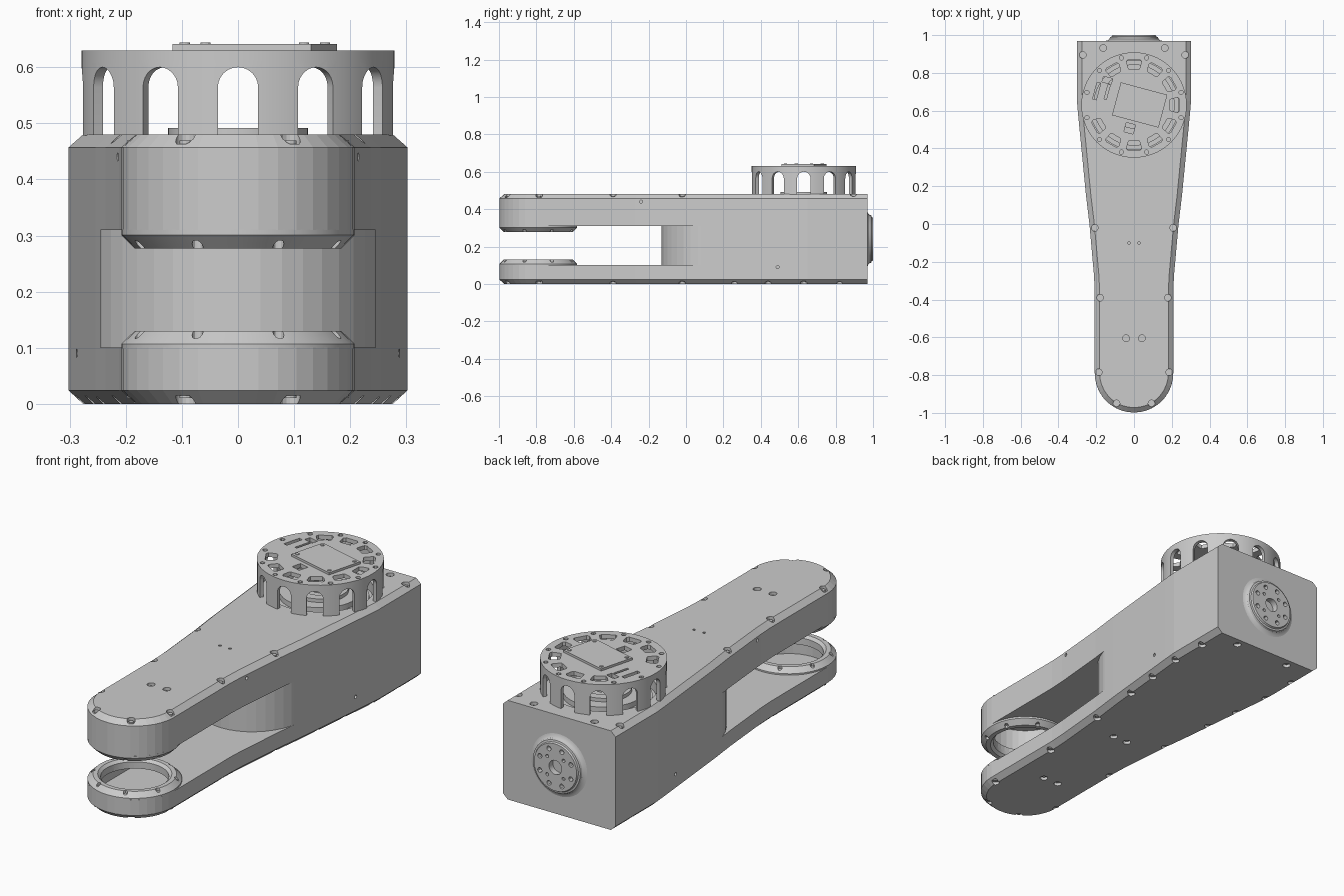
import bpy, bmesh
from math import sin, cos, pi, radians
from mathutils import Matrix, Vector

if "Cube" in bpy.data.objects:
    bpy.data.objects.remove(bpy.data.objects["Cube"])

HEAD_Y, FORK_Y = 0.63, -0.79


def make(name, bm):
    bmesh.ops.recalc_face_normals(bm, faces=bm.faces)
    me = bpy.data.meshes.new(name)
    bm.to_mesh(me)
    bm.free()
    ob = bpy.data.objects.new(name, me)
    bpy.context.collection.objects.link(ob)
    return ob


def loft(bm, rings):
    """Closed solid through rings of equal point count."""
    vs = [[bm.verts.new(p) for p in r] for r in rings]
    n = len(vs[0])
    for a, b in zip(vs, vs[1:]):
        for i in range(n):
            j = (i + 1) % n
            bm.faces.new((a[i], a[j], b[j], b[i]))
    bm.faces.new(vs[0][::-1])
    bm.faces.new(vs[-1])


def prism(bm, pts, z0, z1, mat=Matrix()):
    loft(bm, [[mat @ Vector((x, y, z)) for x, y in pts] for z in (z0, z1)])


def circle(r, n=16, cx=0, cy=0):
    return [(cx + r * cos(2 * pi * i / n), cy + r * sin(2 * pi * i / n)) for i in range(n)]


def rect(w, h):
    return [(-w / 2, -h / 2), (w / 2, -h / 2), (w / 2, h / 2), (-w / 2, h / 2)]


def lathe(name, prof, mat, n=48):
    """Revolve a closed (r, z) profile around local z."""
    bm = bmesh.new()
    vs = [[bm.verts.new(mat @ Vector((r * cos(2 * pi * i / n), r * sin(2 * pi * i / n), z)))
           for r, z in prof] for i in range(n)]
    m = len(prof)
    for i in range(n):
        a, b = vs[i], vs[(i + 1) % n]
        for k in range(m):
            l = (k + 1) % m
            bm.faces.new((a[k], b[k], b[l], a[l]))
    return make(name, bm)


def cut(ob, bm):
    """Subtract the solids in bm from ob."""
    c = make("cutter", bm)
    c.hide_render = True
    m = ob.modifiers.new("cut", 'BOOLEAN')
    m.operation, m.solver, m.object = 'DIFFERENCE', 'EXACT', c
    bpy.context.view_layer.objects.active = ob
    bpy.ops.object.modifier_apply(modifier=m.name)
    bpy.data.objects.remove(c, do_unlink=True)


def smooth(ob):
    bpy.ops.object.select_all(action='DESELECT')
    ob.select_set(True)
    bpy.context.view_layer.objects.active = ob
    bpy.ops.object.shade_smooth_by_angle(angle=radians(30))


def at(x, y, z=0, a=0):
    return Matrix.Translation((x, y, z)) @ Matrix.Rotation(a, 4, 'Z')


def outline(inset, back=None):
    """Plan of the link: round nose, slim arms, wide square rear."""
    side = [(0.208, -0.35), (0.212, -0.27), (0.236, 0.0), (0.254, 0.15), (0.296, 0.58), (0.302, 0.65), (0.302, 0.97)]
    if back is not None:
        side = [p for p in side if p[1] < back] + [(0.208, back)]
    right = [(w - inset, y) for w, y in side]
    r = 0.208 - inset
    nose = [(r * cos(pi + pi * i / 18), FORK_Y + r * sin(pi + pi * i / 18)) for i in range(19)]
    return nose + right + [(-x, y) for x, y in reversed(right)]


# Main body with chamfered top and bottom edges
bm = bmesh.new()
loft(bm, [[(x, y, z) for x, y in outline(i)]
          for i, z in ((0.026, 0), (0, 0.024), (0, 0.457), (0.026, 0.48))])
body = make("link_body", bm)

# Fork gap ending in a convex inner wall
bm = bmesh.new()
wall = [(0.2545 * cos(pi * i / 20), 0.15 - 0.28 * sin(pi * i / 20)) for i in range(21)]
prism(bm, [(0.4, 0.15)] + wall + [(-0.4, 0.15), (-0.4, -1.2), (0.4, -1.2)], 0.10, 0.31)
cut(body, bm)

# Bores and hollow arm interiors
for bore, hollow in (((0.07, 0.14), (0.025, 0.085)), ((0.29, 0.36), (0.335, 0.455))):
    bm = bmesh.new()
    prism(bm, circle(0.15, 40, 0, FORK_Y), *bore)
    cut(body, bm)
    bm = bmesh.new()
    prism(bm, outline(0.03, -0.3), *hollow)
    cut(body, bm)

# Round recess under the head
bm = bmesh.new()
prism(bm, circle(0.235, 48, 0, HEAD_Y), 0.43, 0.5)
cut(body, bm)

# Screw recesses in top, bottom and sides, with screw heads
edge = [(0.208, -0.02), (0.18, -0.39), (0.187, -0.785), (0.093, -0.95)]
top = edge + [(0.272, 0.895), (0.163, 0.932), (0.042, -0.605)]
bottom = edge + [(0.235, 0.26), (0.255, 0.44), (0.275, 0.63), (0.272, 0.82),
                 (0.15, 0.93), (0.042, -0.605), (0.04, -0.1)]
bm, heads = bmesh.new(), bmesh.new()
for pts, z0, z1, h0, h1 in ((top, 0.463, 0.5, 0.46, 0.469), (bottom, -0.02, 0.015, 0.01, 0.018)):
    for x, y in pts:
        for s in (-1, 1):
            prism(bm, circle(0.018, 16, s * x, y), z0, z1)
            prism(heads, circle(0.011, 12, s * x, y), h0, h1)
for s in (-1, 1):
    prism(bm, circle(0.007, 10, s * 0.027, -0.1), 0.46, 0.5)
    for x, y, z in ((0.214, -0.24, 0.44), (0.287, 0.49, 0.09)):
        prism(bm, circle(0.008, 12), -0.012, 0.05,
              Matrix.Translation((s * x, y, z)) @ Matrix.Rotation(s * pi / 2, 4, 'Y'))
cut(body, bm)
make("body_screws", heads)

# Bearing collars on the facing sides of the fork
for name, za, zb, zc in (("lower_collar", 0.099, 0.107, 0.13), ("upper_collar", 0.311, 0.301, 0.277)):
    ob = lathe(name, [(0.15, za), (0.208, za), (0.208, zb), (0.184, zc), (0.163, zc), (0.15, zc + (za - zc) * 0.4)],
               at(0, FORK_Y), 40)
    bm = bmesh.new()
    for i in range(8):
        a = pi / 8 + i * pi / 4
        prism(bm, circle(0.01, 12, 0.188 * cos(a), FORK_Y + 0.188 * sin(a)), *sorted((zb + (zc - zb) * 0.4, zc * 2 - zb)))
    cut(ob, bm)
    smooth(ob)

# Rear output flange
rear = Matrix.Translation((0, 0.97, 0.24)) @ Matrix.Rotation(-pi / 2, 4, 'X')
flange = lathe("rear_flange", [(0.034, -0.01), (0.15, -0.01), (0.15, 0), (0.138, 0.003), (0.13, 0.01),
                               (0.127, 0.02), (0.118, 0.022), (0.114, 0.03), (0.034, 0.03)], rear)
bm = bmesh.new()
for i in range(8):
    a = pi / 8 + i * pi / 4
    prism(bm, circle(0.0115, 12, 0.09 * cos(a), 0.09 * sin(a)), 0.008, 0.05, rear)
for i in range(4):
    a = pi / 4 + i * pi / 2
    prism(bm, circle(0.008, 12, 0.062 * cos(a), 0.062 * sin(a)), 0.008, 0.05, rear)
cut(flange, bm)
smooth(flange)

# Head wall with twelve arched windows
wall_ob = lathe("head_wall", [(0.26, 0.478), (0.279, 0.478), (0.279, 0.615), (0.26, 0.615)], at(0, HEAD_Y), 72)
arch = [(-0.036, -0.03), (0.036, -0.03)] + [(0.036 * cos(pi * i / 12), 0.084 + 0.036 * sin(pi * i / 12)) for i in range(13)]
bm = bmesh.new()
for i in range(12):
    prism(bm, arch, 0.2, 0.32, at(0, HEAD_Y, 0.48, i * pi / 6) @ Matrix.Rotation(pi / 2, 4, 'X'))
cut(wall_ob, bm)
smooth(wall_ob)

# Head lid with ring of vents, slots and rim screw holes
bm = bmesh.new()
prism(bm, circle(0.279, 72, 0, HEAD_Y), 0.61, 0.63)
lid = make("head_lid", bm)
vent = [(-0.026, -0.028), (0.026, -0.028), (0.032, -0.02), (0.039, 0.014), (0.03, 0.024), (-0.03, 0.024), (-0.039, 0.014), (-0.032, -0.02)]
bm = bmesh.new()
for i in range(12):
    a = i * pi / 6
    if i not in (2, 3):
        prism(bm, vent, 0.6, 0.64, at(0, HEAD_Y, 0, a) @ Matrix.Translation((0, 0.217, 0)))
    b = a + pi / 12
    prism(bm, circle(0.011, 12, 0.258 * cos(b), HEAD_Y + 0.258 * sin(b)), 0.62, 0.64)
tilt = radians(-15)
for x, y, w, h in ((-0.17, 0.09, 0.05, 0.03), (-0.21, 0.02, 0.02, 0.09), (-0.155, 0.03, 0.012, 0.08), (0.01, -0.125, 0.05, 0.05)):
    prism(bm, rect(w, h), 0.6, 0.64, at(0, HEAD_Y, 0, tilt) @ Matrix.Translation((x, y, 0)))
cut(lid, bm)
smooth(lid)

# Cover plate on the lid with screws
bm = bmesh.new()
prism(bm, rect(0.255, 0.18), 0.628, 0.641, at(0.03, HEAD_Y, 0, tilt))
for x in (-0.11, 0.11):
    for y in (-0.072, 0.072):
        p = at(0.03, HEAD_Y, 0, tilt) @ Vector((x, y, 0))
        prism(bm, circle(0.009, 12, p.x, p.y), 0.635, 0.644)
make("lid_plate", bm)

# Stepped motor hub in the recess under the head
hub = lathe("motor_hub", [(0.04, 0.425), (0.215, 0.425), (0.215, 0.45), (0.18, 0.45), (0.18, 0.475), (0.125, 0.475),
                          (0.125, 0.492), (0.085, 0.492), (0.085, 0.482), (0.04, 0.482)], at(0, HEAD_Y))
smooth(hub)
